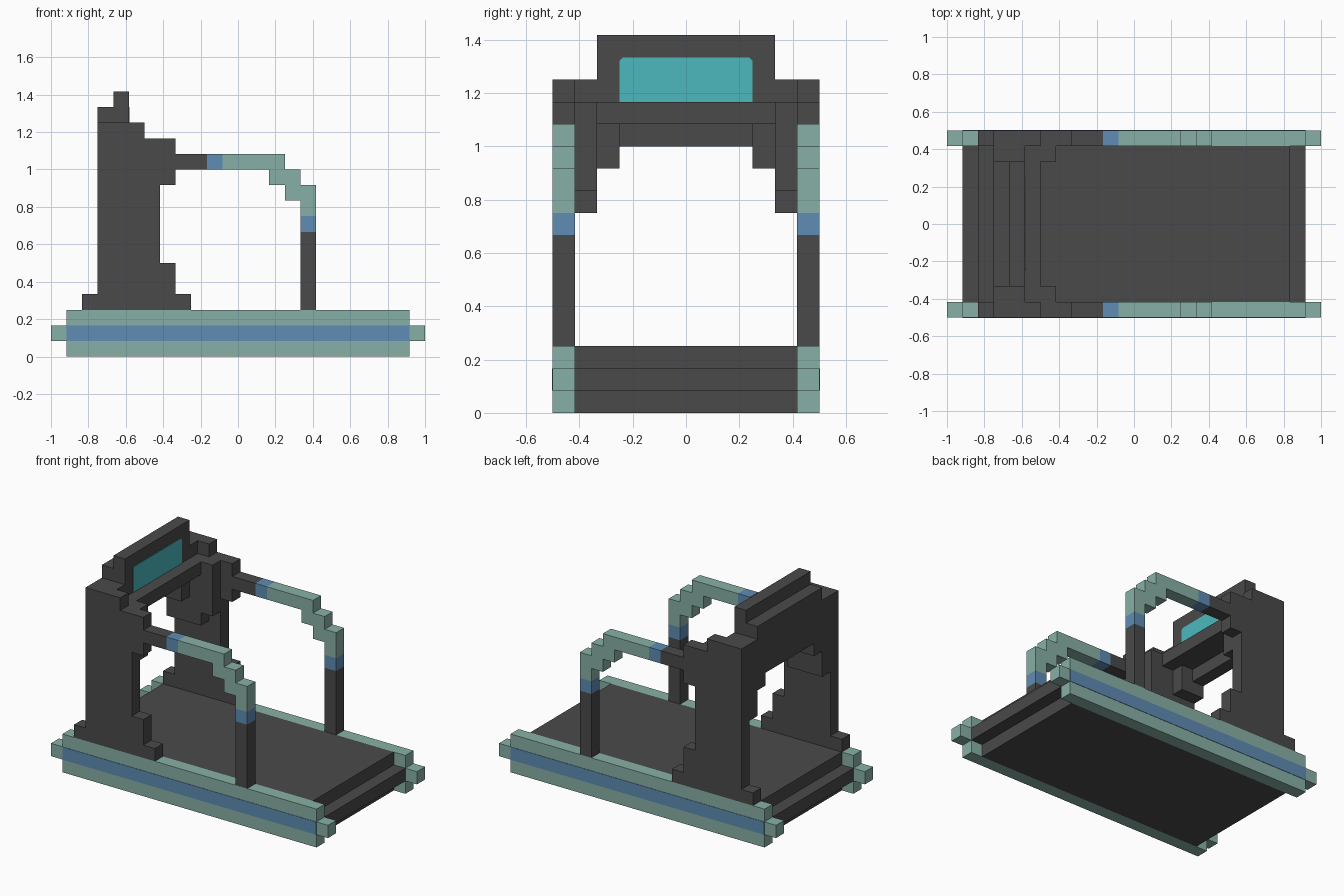
import bpy
import bmesh

U = 1 / 12  # one building block

cube = bpy.data.objects.get("Cube")
if cube:
    bpy.data.objects.remove(cube, do_unlink=True)


def material(name, rgb):
    m = bpy.data.materials.new(name)
    m.use_nodes = True
    m.diffuse_color = (*rgb, 1)
    m.node_tree.nodes["Principled BSDF"].inputs["Base Color"].default_value = (*rgb, 1)
    return m


DARK = material("charcoal", (0.068, 0.068, 0.068))
GREEN = material("sage green", (0.242, 0.434, 0.381))
BLUE = material("steel blue", (0.114, 0.262, 0.456))
TEAL = material("screen teal", (0.072, 0.479, 0.515))


def prism(name, mat, outline, low, high, axis="y"):
    """Extrude an outline (x,z along y, or y,z along x), given in blocks."""
    bm = bmesh.new()

    def ring(d):
        return [bm.verts.new((a * U, d * U, z * U) if axis == "y" else (d * U, a * U, z * U))
                for a, z in outline]

    first, last = ring(low), ring(high)
    n = len(outline)
    bm.faces.new(first)
    bm.faces.new(last)
    for i in range(n):
        j = (i + 1) % n
        bm.faces.new((first[i], first[j], last[j], last[i]))
    bmesh.ops.recalc_face_normals(bm, faces=bm.faces)
    mesh = bpy.data.meshes.new(name)
    bm.to_mesh(mesh)
    bm.free()
    mesh.materials.append(mat)
    obj = bpy.data.objects.new(name, mesh)
    bpy.context.collection.objects.link(obj)
    return obj


def pair(name, mat, outline, low, high):
    """The same prism on both long sides."""
    prism("front_" + name, mat, outline, -high, -low)
    prism("back_" + name, mat, outline, low, high)


def rect(x0, x1, z0, z1):
    return [(x0, z0), (x1, z0), (x1, z1), (x0, z1)]


def mirrored(half):
    """Complete an outline that is symmetric across the centre."""
    return half + [(-a, z) for a, z in reversed(half)]


# Base: deck with projecting middle layer, between two rails
prism("deck", DARK, mirrored([(10, 0), (10, 1), (11, 1), (11, 2), (10, 2), (10, 3)]), -5, 5)
pair("rail", GREEN, mirrored([(11, 0), (11, 1), (12, 1), (12, 2), (11, 2), (11, 3)]), 5, 6)
pair("rail_stripe", BLUE, rect(-11, 11, 1, 2), 5.99, 6.03)

# Tall side panels with stepped feet and head
pair("side_panel", DARK, [
    (-10, 3), (-3, 3), (-3, 4), (-4, 4), (-4, 6), (-5, 6), (-5, 11), (-4, 11),
    (-4, 14), (-6, 14), (-6, 15), (-9, 15), (-9, 4), (-10, 4)], 5, 6)

# Handrail loops
pair("handrail_arm", DARK, rect(-4, -2, 12, 13), 5, 6)
pair("handrail_upper_band", BLUE, rect(-2, -1, 12, 13), 5, 6)
pair("handrail_curve", GREEN, [
    (-1, 12), (2, 12), (2, 11), (3, 11), (3, 10), (4, 10), (4, 9), (5, 9),
    (5, 11), (4, 11), (4, 12), (3, 12), (3, 13), (-1, 13)], 5, 6)
pair("handrail_lower_band", BLUE, rect(4, 5, 8, 9), 5, 6)
pair("handrail_post", DARK, rect(4, 5, 3, 8), 5, 6)

# Overhead beam, stepping back as it drops
prism("beam", DARK, [
    (-9, 12), (-8, 12), (-8, 13), (-6, 13), (-6, 14), (-7, 14), (-7, 15), (-9, 15)], -5, 5)
prism("display_housing", DARK, [
    (-9, 15), (-7, 15), (-7, 17), (-8, 17), (-8, 16), (-9, 16)], -4, 4)

# Corner brackets under the beam
pair("inner_bracket", DARK, rect(-9, -7, 11, 13), 3, 4)
pair("outer_bracket", DARK, [
    (-9, 9), (-6, 9), (-6, 10), (-5, 10), (-5, 14), (-9, 14)], 4, 5)

# Display screen with clipped upper corners
prism("screen", TEAL, [
    (-3, 14), (3, 14), (3, 15.85), (2.85, 16), (-2.85, 16), (-3, 15.85)], -7.02, -6.96, "x")
